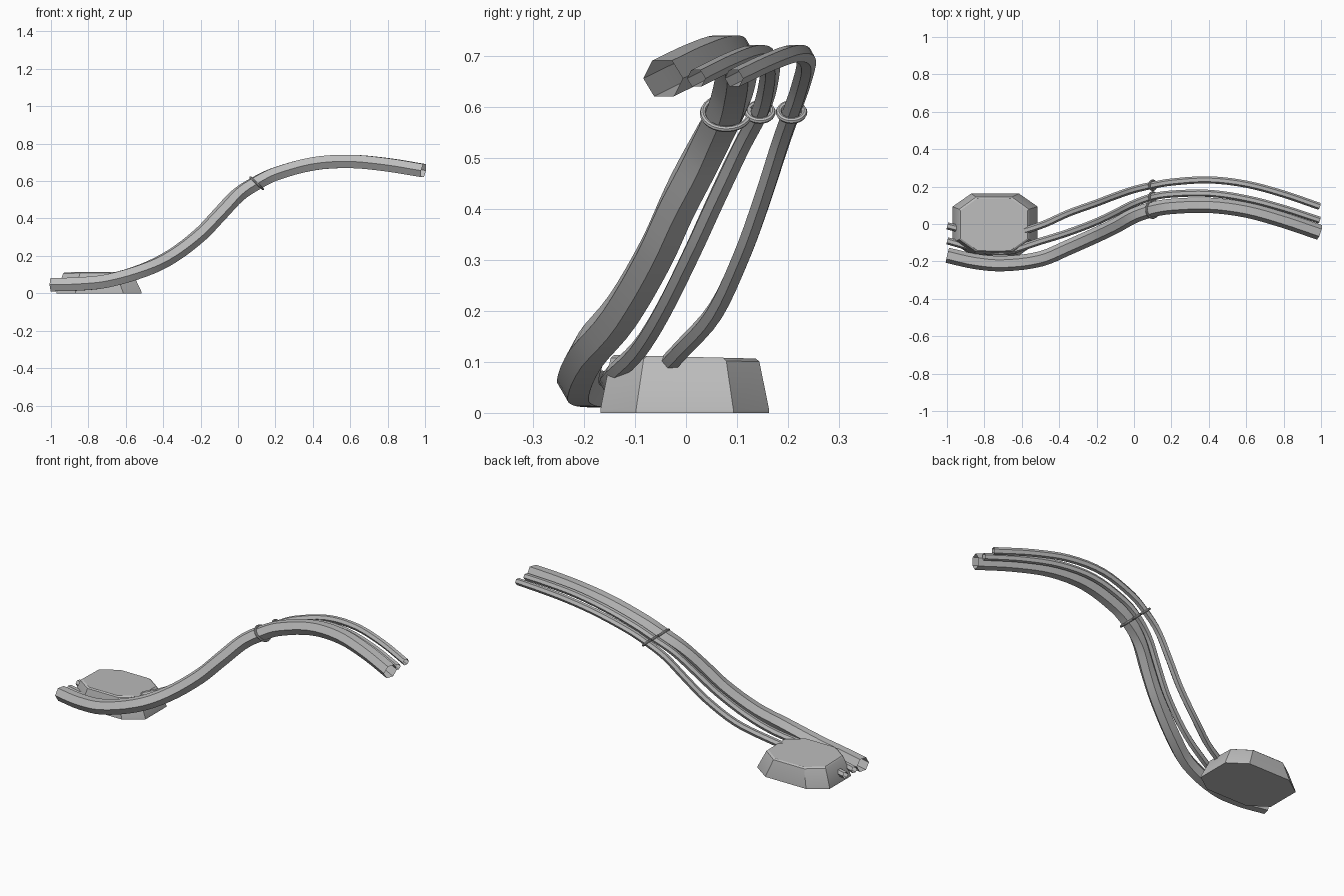
import bpy, bmesh, math
from mathutils import Vector, Matrix
from mathutils.geometry import interpolate_bezier

if "Cube" in bpy.data.objects:
    bpy.data.objects.remove(bpy.data.objects["Cube"])

grey = bpy.data.materials.new("mid_grey")
grey.diffuse_color = (0.5, 0.5, 0.5, 1)
grey.use_nodes = True
grey.node_tree.nodes["Principled BSDF"].inputs["Base Color"].default_value = grey.diffuse_color


def finish(bm, name):
    mesh = bpy.data.meshes.new(name)
    bmesh.ops.recalc_face_normals(bm, faces=bm.faces)
    bm.to_mesh(mesh)
    bm.free()
    mesh.materials.append(grey)
    ob = bpy.data.objects.new(name, mesh)
    bpy.context.collection.objects.link(ob)
    bpy.ops.object.select_all(action='DESELECT')
    ob.select_set(True)
    bpy.context.view_layer.objects.active = ob
    bpy.ops.object.shade_smooth_by_angle(angle=math.radians(30))
    return ob


def smooth_path(pts, steps=4):
    pts = [Vector(p) for p in pts]
    n = len(pts)

    def slope(i):
        a, b = pts[max(i - 1, 0)], pts[min(i + 1, n - 1)]
        return (b - a) / (b.x - a.x)
    path = []
    for i in range(n - 1):
        d = (pts[i + 1].x - pts[i].x) / 3
        seg = interpolate_bezier(pts[i], pts[i] + slope(i) * d,
                                 pts[i + 1] - slope(i + 1) * d, pts[i + 1], steps + 1)
        path += seg if i == 0 else seg[1:]
    return path


def tube(name, pts, radius):
    """Open six-sided tube swept along a smooth path."""
    path = smooth_path(pts)
    bm = bmesh.new()
    rows = []
    for i, p in enumerate(path):
        t = (path[min(i + 1, len(path) - 1)] - path[max(i - 1, 0)]).normalized()
        side = Vector((0, 0, 1)).cross(t).normalized()
        up = t.cross(side)
        rows.append([bm.verts.new(p + radius * (side * math.cos(k * math.pi / 3)
                                                + up * math.sin(k * math.pi / 3)))
                     for k in range(6)])
    for a, b in zip(rows, rows[1:]):
        for k in range(6):
            j = (k + 1) % 6
            bm.faces.new((a[k], a[j], b[j], b[k]))
    return finish(bm, name)


def ring(name, centre, major, minor=0.006, n=24, m=8):
    """Torus tilted square to the cables."""
    bm = bmesh.new()
    rot = Matrix.Rotation(math.radians(43), 3, 'Y')
    grid = [[bm.verts.new(Vector(centre) + rot @ Vector((
        (major + minor * math.cos(v)) * math.cos(u),
        (major + minor * math.cos(v)) * math.sin(u),
        minor * math.sin(v))))
        for v in (2 * math.pi * j / m for j in range(m))]
        for u in (2 * math.pi * i / n for i in range(n))]
    for i in range(n):
        for j in range(m):
            a, b = grid[i], grid[(i + 1) % n]
            bm.faces.new((a[j], b[j], b[(j + 1) % m], a[(j + 1) % m]))
    return finish(bm, name)


# Shared stations and heights along the bundle
xs = [-0.998, -0.85, -0.7, -0.5, -0.35, -0.2, -0.1, 0, 0.1, 0.2, 0.4, 0.6, 0.8, 0.992]
zs = [0.046, 0.05, 0.066, 0.125, 0.2, 0.315, 0.42, 0.525, 0.59, 0.638, 0.692, 0.705, 0.687, 0.656]
thick_y = [-0.167, -0.2, -0.212, -0.187, -0.125, -0.058, -0.01, 0.045, 0.078, 0.094, 0.1, 0.075, 0.02, -0.045]
mid_y = [-0.09, -0.13, -0.15, -0.092, -0.045, 0.012, 0.06, 0.11, 0.145, 0.16, 0.164, 0.135, 0.083, 0.02]
thin_y = [-0.01, -0.045, -0.06, -0.008, 0.058, 0.112, 0.15, 0.184, 0.207, 0.224, 0.236, 0.213, 0.16, 0.094]

tube("thick_cable", zip(xs, thick_y, zs), 0.041)
tube("middle_cable", zip(xs, mid_y, zs), 0.019)
tube("outer_cable", zip(xs, thin_y, zs), 0.019)

# Clamp rings
ring("thick_cable_ring", (0.1, 0.079, 0.588), 0.046)
ring("middle_cable_ring", (0.1, 0.145, 0.59), 0.025)
ring("outer_cable_ring", (0.1, 0.207, 0.59), 0.025)


# Tapered eight-sided base block
def octagon(bm, x0, x1, y0, y1, cx, cy, z):
    out = [(x0 + cx, y0), (x1 - cx, y0), (x1, y0 + cy), (x1, y1 - cy),
           (x1 - cx, y1), (x0 + cx, y1), (x0, y1 - cy), (x0, y0 + cy)]
    return [bm.verts.new((x, y, z(y))) for x, y in out]


def top_z(y):
    return 0.11 - 0.025 * y


bm = bmesh.new()
loops = [octagon(bm, -0.97, -0.515, -0.168, 0.163, 0.1, 0.07, lambda y: 0.0),
         octagon(bm, -0.97, -0.515, -0.168, 0.163, 0.1, 0.07, lambda y: 0.006),
         octagon(bm, -0.935, -0.562, -0.148, 0.144, 0.09, 0.065, lambda y: top_z(y) - 0.006),
         octagon(bm, -0.928, -0.569, -0.141, 0.137, 0.09, 0.065, top_z)]
for a, b in zip(loops, loops[1:]):
    for k in range(8):
        j = (k + 1) % 8
        bm.faces.new((a[k], a[j], b[j], b[k]))
bm.faces.new(loops[0][::-1])
bm.faces.new(loops[-1])
finish(bm, "base_block")
